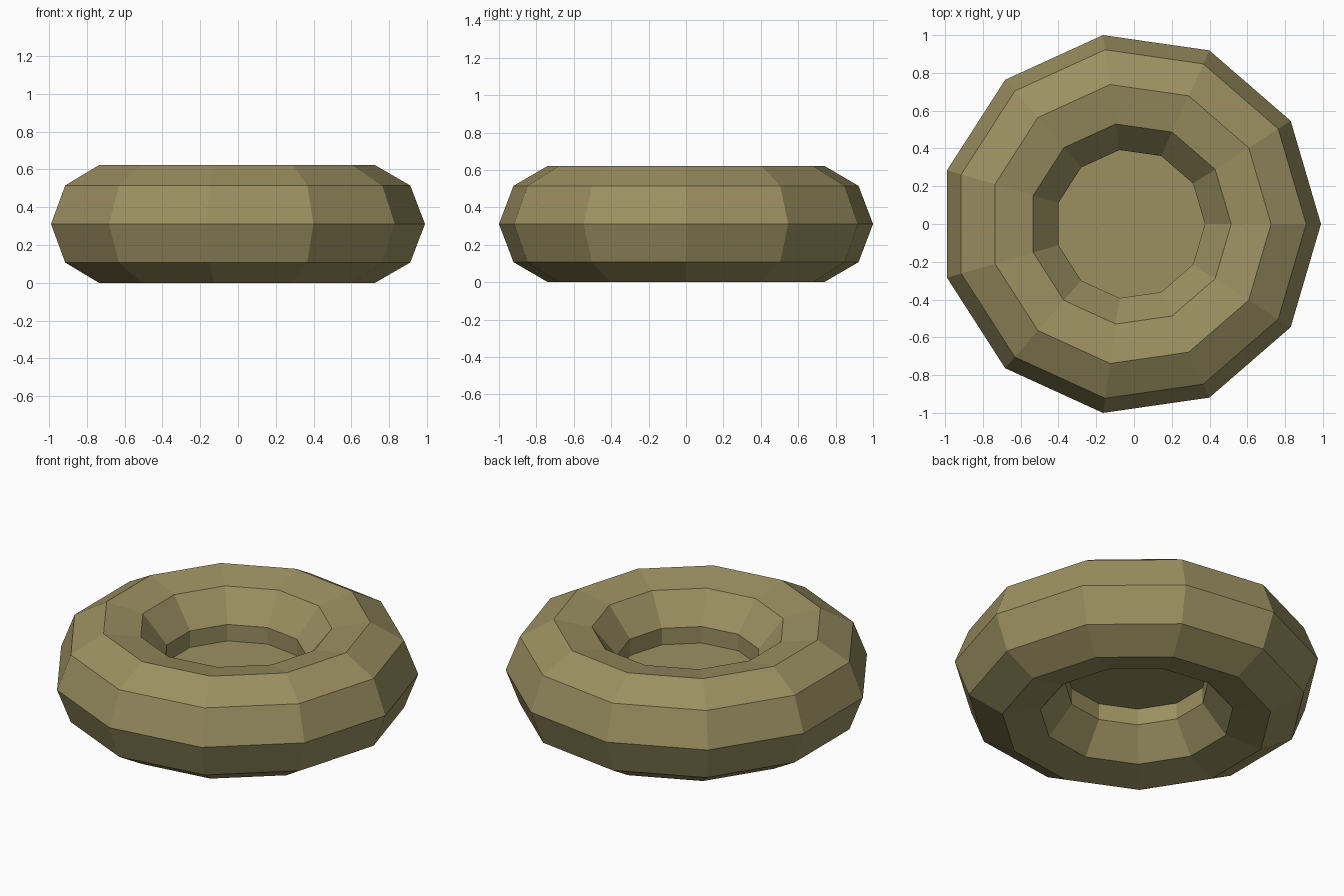
import bpy, bmesh
from math import cos, sin, tau

if "Cube" in bpy.data.objects:
    bpy.data.objects.remove(bpy.data.objects["Cube"])

SIDES = 11
CX = -0.0204   # odd-sided ring: shift so the bounding box is centred
MID = 0.311

mat = bpy.data.materials.new("olive_rubber")
mat.diffuse_color = (0.33, 0.28, 0.12, 1)
mat.use_nodes = True
mat.node_tree.nodes["Principled BSDF"].inputs["Base Color"].default_value = mat.diffuse_color


def make_object(name, bm):
    bmesh.ops.recalc_face_normals(bm, faces=bm.faces)
    mesh = bpy.data.meshes.new(name)
    bm.to_mesh(mesh)
    bm.free()
    mesh.materials.append(mat)
    obj = bpy.data.objects.new(name, mesh)
    bpy.context.collection.objects.link(obj)
    return obj


def ring(bm, r, z):
    return [bm.verts.new((CX + r * cos(tau * i / SIDES), r * sin(tau * i / SIDES), z))
            for i in range(SIDES)]


# Half profile (radius, height above the mid plane), from hub wall to tread centre
half = [(0.396, 0.10), (0.535, 0.27), (0.746, 0.311), (0.932, 0.204)]
profile = half + [(1.0103, 0)] + [(r, -h) for r, h in reversed(half)] + [(0.396, 0)]

# Tyre: the closed profile swept round 11 flat sides
bm = bmesh.new()
rings = [ring(bm, r, MID + h) for r, h in profile]
for k, a in enumerate(rings):
    b = rings[(k + 1) % len(rings)]
    for i in range(SIDES):
        j = (i + 1) % SIDES
        bm.faces.new((a[i], a[j], b[j], b[i]))
make_object("tyre", bm)

# Flat disc closing the middle of the hole
bm = bmesh.new()
bm.faces.new(ring(bm, 0.396, MID))
make_object("hub_disc", bm)
